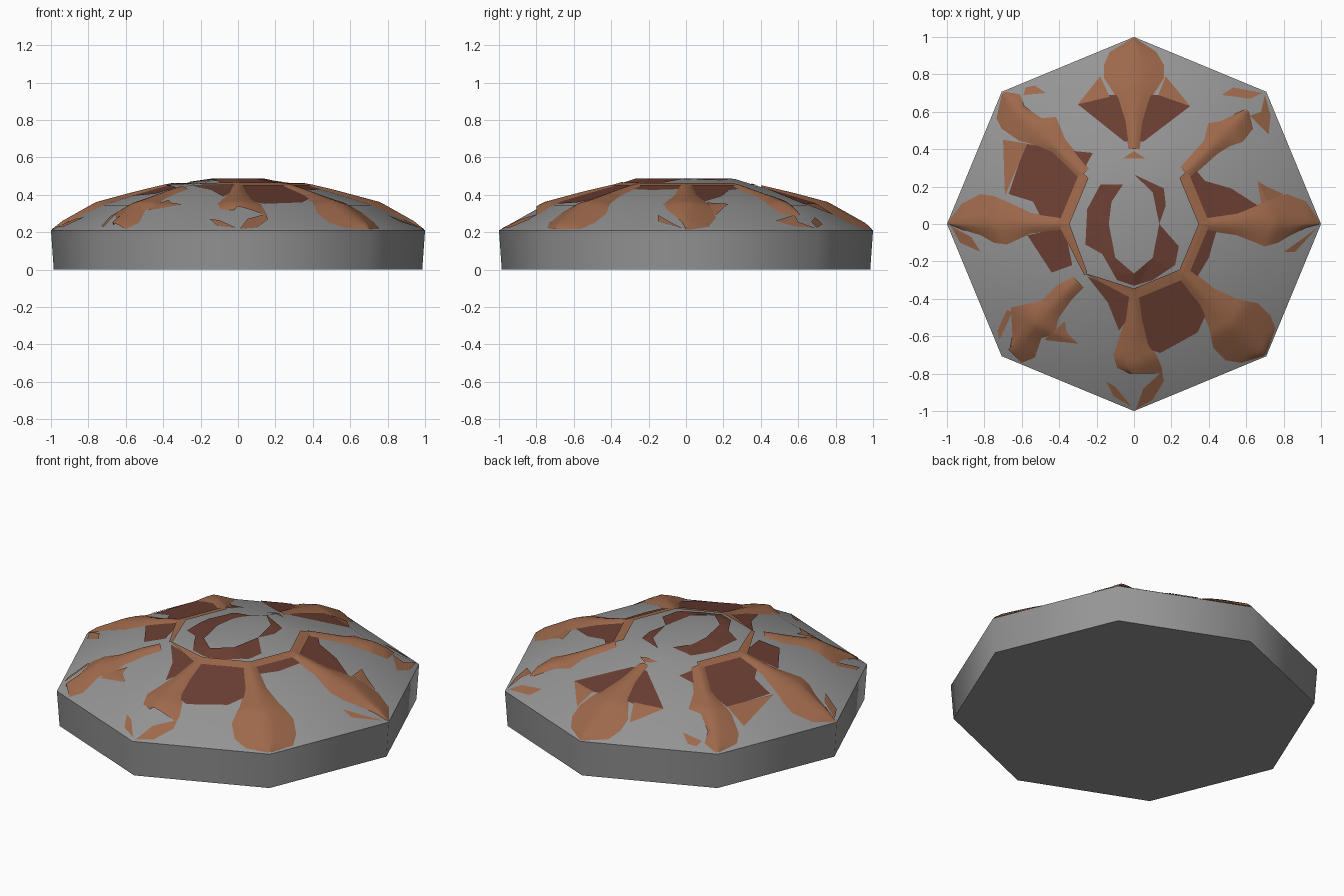
import bpy, bmesh, math
from mathutils import Vector
from mathutils.bvhtree import BVHTree

if "Cube" in bpy.data.objects:
    bpy.data.objects.remove(bpy.data.objects["Cube"])


def material(name, rgb):
    m = bpy.data.materials.new(name)
    m.diffuse_color = (*rgb, 1)
    m.use_nodes = True
    m.node_tree.nodes["Principled BSDF"].inputs["Base Color"].default_value = m.diffuse_color
    return m


GREY = material("grey shell", (0.30, 0.30, 0.30))
RUST = material("rust strut", (0.34, 0.14, 0.07))
DARK = material("dark red panel", (0.15, 0.05, 0.033))


def finish(bm, name, mat, angle=62):
    me = bpy.data.meshes.new(name)
    bm.to_mesh(me)
    ob = bpy.data.objects.new(name, me)
    bpy.context.collection.objects.link(ob)
    me.materials.append(mat)
    bpy.ops.object.select_all(action='DESELECT')
    ob.select_set(True)
    bpy.context.view_layer.objects.active = ob
    bpy.ops.object.shade_smooth_by_angle(angle=math.radians(angle))
    return ob


# Eight-sided dome: rings of (x radius, y radius, height), with an oval cap
rings = [(.985, .985, 0), (1, 1, .21), (.76, .76, .345), (.37, .37, .45), (.135, .265, .484)]
bm = bmesh.new()
loops = []
for rx, ry, z in rings:
    loops.append([bm.verts.new((rx * math.cos(k * math.pi / 4), ry * math.sin(k * math.pi / 4), z))
                  for k in range(8)])
for a, b in zip(loops, loops[1:]):
    for k in range(8):
        n = (k + 1) % 8
        bm.faces.new((a[k], a[n], b[n], b[k]))
bm.faces.new(loops[0][::-1])
bm.faces.new(loops[-1])
bm.normal_update()
shell = BVHTree.FromBMesh(bm)
finish(bm, "dome_shell", GREY)
bm.free()


def on_shell(x, y, lift):
    """Drop a plan point on the dome, pulling it inward if it falls outside."""
    for i in range(40):
        hit = shell.ray_cast(Vector((x, y, 2)), Vector((0, 0, -1)))[0]
        if hit:
            return hit + Vector((0, 0, lift))
        x, y = x * .995, y * .995
    return Vector((x, y, .21))


def plate(name, outline, mat, lift):
    """Thin plate that follows the dome, from a plan outline."""
    bm = bmesh.new()
    f = bm.faces.new([bm.verts.new((x, y, 0)) for x, y in outline])
    f.normal_update()
    if f.normal.z < 0:
        f.normal_flip()
    bmesh.ops.triangulate(bm, faces=[f])
    bmesh.ops.subdivide_edges(bm, edges=bm.edges[:], cuts=7, use_grid_fill=True)
    for v in bm.verts:
        v.co = on_shell(v.co.x, v.co.y, lift)
    finish(bm, name, mat)
    bm.free()


def strut(name, degrees, stations):
    """Crowned radial strut from (radius, clockwise width, other width)."""
    bm = bmesh.new()
    t = math.radians(degrees)
    c, s = math.cos(t), math.sin(t)
    dense = []
    for p, q in zip(stations, stations[1:]):
        dense += [[a + (b - a) * i / 4 for a, b in zip(p, q)] for i in range(4)]
    dense.append(list(stations[-1]))
    rows = []
    for r, right, left in dense:
        row = []
        for v in (-1, -.6, -.3, 0, .3, .6, 1):
            w = v * (left if v > 0 else right)
            crown = .002 + min(.014, .13 * (left + right)) * (1 - v * v)
            row.append(bm.verts.new(on_shell(r * c - w * s, r * s + w * c, crown)))
        rows.append(row)
    for a, b in zip(rows, rows[1:]):
        for i in range(6):
            bm.faces.new((a[i], b[i], b[i + 1], a[i + 1]))
    bmesh.ops.remove_doubles(bm, verts=bm.verts[:], dist=.0005)
    finish(bm, name, RUST)
    bm.free()


# Radial struts, flared toward the rim and partly sunk in the shell
strut("strut_right", 0, [(.38, .035, .035), (.55, .06, .06), (.7, .12, .12), (.77, .1, .15),
                         (.82, .07, .16), (.92, .02, .12), (.995, 0, .01)])
strut("strut_back_right", 45, [(.39, .04, .04), (.58, .05, .05), (.66, .07, .1), (.72, .10, .06),
                               (.81, .09, .03), (.86, .01, .01)])
strut("strut_back", 90, [(.4, .03, .03), (.55, .05, .05), (.67, .09, .09), (.78, .16, .16),
                         (.85, .16, .16), (.92, .12, .13), (.995, .005, .005)])
strut("strut_back_left", 135, [(.38, .04, .04), (.58, .06, .04), (.70, .11, .09), (.75, .05, .12),
                               (.86, .03, .14), (.92, .06, .12), (.99, .01, .01)])
strut("strut_left", 180, [(.38, .035, .035), (.55, .06, .05), (.68, .12, .11), (.75, .15, .1),
                          (.82, .16, .06), (.92, .11, .03), (.995, .01, 0)])
strut("strut_front_left", 225, [(.43, .03, .05), (.52, .06, .05), (.64, .06, .07), (.72, .11, .12),
                                (.78, .15, .08), (.88, .04, .13), (.95, -.01, .1)])
strut("strut_front", 270, [(.38, .03, .03), (.52, .05, .05), (.64, .09, .08), (.7, .11, .12),
                           (.77, .09, .15), (.80, .02, .15)])
strut("strut_front_right", 315, [(.38, .04, .04), (.55, .06, .06), (.68, .11, .11), (.77, .17, .17),
                                 (.86, .17, .17), (.93, .12, .14), (.99, .01, .01)])

# Broken strut tips and side scraps
scraps = {
    "front_tip_right": [(.15, -.79), (.16, -.84), (.10, -.94), (.01, -.99), (.05, -.88)],
    "front_tip_left": [(-.15, -.84), (-.10, -.87), (-.01, -.98), (-.11, -.92)],
    "right_tip": [(.80, -.15), (.86, -.15), (.98, -.02), (.90, -.08)],
    "right_barb": [(.66, .23), (.71, .2), (.8, .16), (.68, .11)],
    "left_tip": [(-.98, -.01), (-.93, -.10), (-.82, -.15), (-.87, -.07)],
    "corner_tip_a": [(.47, .69), (.53, .73), (.69, .70), (.62, .67)],
    "corner_tip_b": [(.70, .69), (.73, .58), (.72, .48), (.62, .58), (.68, .6)],
    "corner_tip_c": [(-.59, .69), (-.58, .73), (-.53, .74), (-.47, .70)],
    "corner_tip_d": [(-.73, -.57), (-.72, -.62), (-.65, -.47), (-.68, -.46)],
    "front_left_barb": [(-.30, -.64), (-.36, -.58), (-.37, -.52), (-.48, -.62)],
    "back_wing_left": [(-.30, .64), (-.18, .79), (-.13, .68)],
    "back_wing_right": [(.30, .63), (.17, .79), (.13, .69)],
    "left_wing": [(-.70, .45), (-.57, .43), (-.69, .15)],
    "back_chip": [(-.06, .35), (0, .39), (.06, .35)],
}
for name, pts in scraps.items():
    plate(name, pts, RUST, .005)

# Collar around the cap, with gaps at the back
ring_r, half = .375, .03
for k in (-4, -3, -2, -1, 0, 3):
    a, b = k * math.pi / 4, (k + 1) * math.pi / 4
    quad = [(r * math.cos(t), r * math.sin(t)) for r, t in
            ((ring_r - half, a), (ring_r + half, a), (ring_r + half, b), (ring_r - half, b))]
    if k == -3:
        quad[0], quad[1] = (-.27, -.26), (-.255, -.27)
    if k == -4:
        quad[2], quad[3] = (-.265, -.275), (-.25, -.26)
    plate("collar_segment", quad, RUST, .01)

# Dark panels between the struts
panels = {
    "back_panel": [(-.30, .64), (-.13, .69), (.13, .69), (.30, .63), (.05, .44), (-.05, .44)],
    "back_left_panel": [(-.58, .43), (-.42, .40), (-.22, .38), (-.28, .27), (-.37, .02), (-.42, -.02),
                        (-.50, .04), (-.54, .12), (-.67, .16)],
    "left_panel": [(-.57, -.06), (-.37, -.02), (-.33, -.22), (-.44, -.26)],
    "front_left_panel": [(-.25, -.28), (0, -.38), (0, -.46), (-.08, -.57), (-.14, -.42)],
    "front_right_panel": [(.0, -.38), (.25, -.28), (.40, -.45), (.34, -.58), (.14, -.69), (.05, -.66)],
    "right_front_panel": [(.37, 0), (.27, -.26), (.34, -.28), (.40, -.18), (.44, -.04)],
    "right_back_panel": [(.37, 0), (.28, .25), (.33, .29), (.38, .23), (.52, .19), (.66, .1), (.5, .03)],
    # panels wrapping the oval cap
    "cap_panel_left": [(-.18, .21), (-.06, .21), (-.12, .12), (-.135, 0), (-.1, -.18), (0, -.265),
                       (0, -.33), (-.09, -.30), (-.17, -.16), (-.26, -.11), (-.25, .08)],
    "cap_panel_front": [(0, -.265), (.1, -.18), (.135, 0), (.24, -.12), (.22, -.22), (.1, -.30), (0, -.33)],
    "cap_panel_back": [(0, .265), (.16, .19), (.17, .1), (.135, 0), (.1, .17)],
}
for name, pts in panels.items():
    plate(name, pts, DARK, .004)
